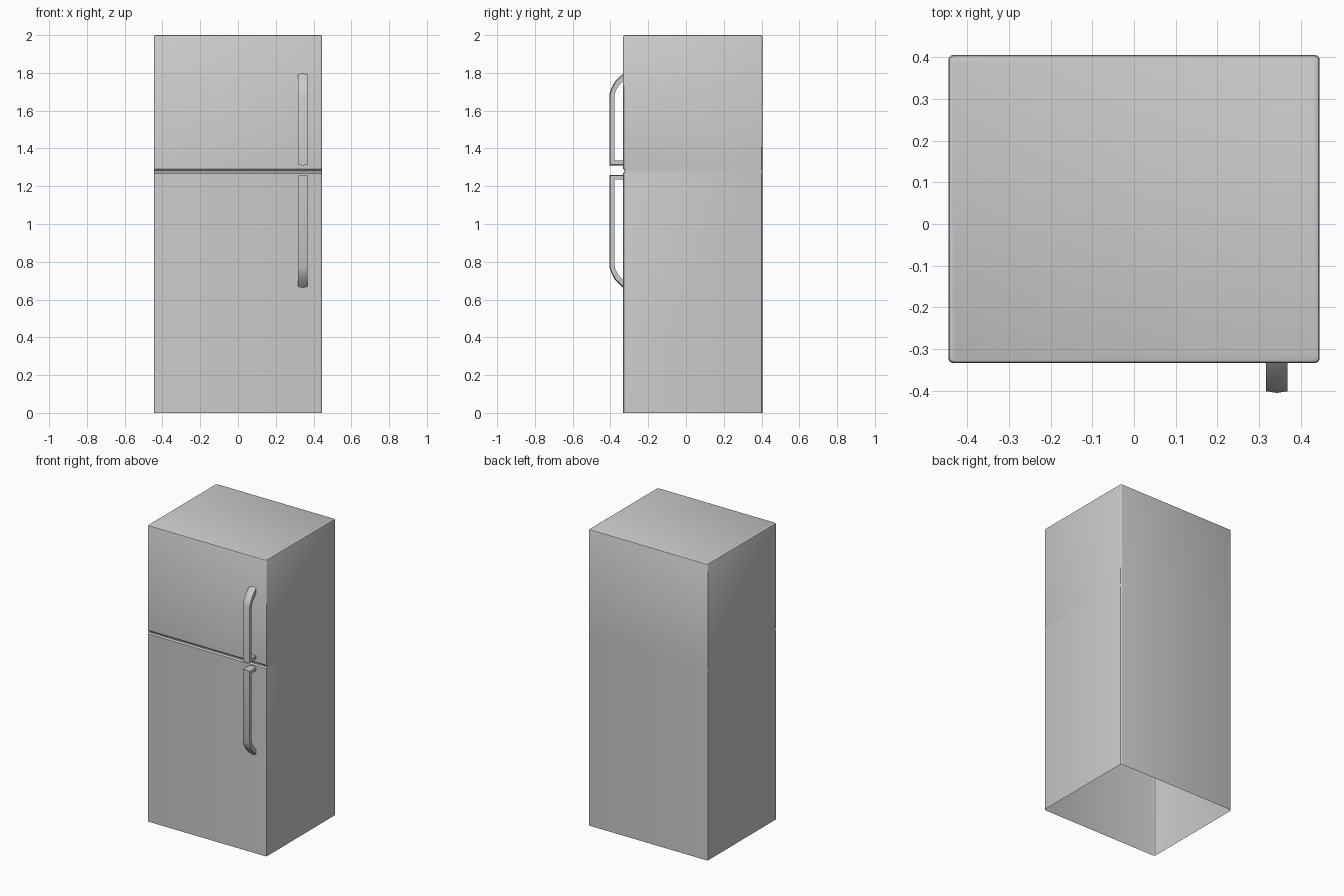
import bpy, bmesh, math

if "Cube" in bpy.data.objects:
    bpy.data.objects.remove(bpy.data.objects["Cube"])

HALF_W, FRONT, BACK = 0.445, -0.333, 0.405
R = 0.01  # corner radius


def make_object(name, bm, angle=30):
    bmesh.ops.recalc_face_normals(bm, faces=bm.faces[:])
    mesh = bpy.data.meshes.new(name)
    bm.to_mesh(mesh)
    bm.free()
    obj = bpy.data.objects.new(name, mesh)
    bpy.context.collection.objects.link(obj)
    bpy.ops.object.select_all(action='DESELECT')
    obj.select_set(True)
    bpy.context.view_layer.objects.active = obj
    bpy.ops.object.shade_smooth_by_angle(angle=math.radians(angle))
    return obj


def loft(bm, sections):
    rings = [[bm.verts.new(p) for p in s] for s in sections]
    n = len(rings[0])
    for a, b in zip(rings, rings[1:]):
        for i in range(n):
            j = (i + 1) % n
            bm.faces.new((a[i], a[j], b[j], b[i]))
    return rings


def body_ring(z, inset=0.0, groove=0.0):
    """Rounded rectangle outline; groove pushes the front edge back."""
    w, f, b = HALF_W - inset, FRONT + inset + groove, BACK - inset
    corners = [(w - R, b - R, 0), (-w + R, b - R, 90),
               (-w + R, f + R, 180), (w - R, f + R, 270)]
    return [(cx + R * math.cos(math.radians(a0 + k * 30)),
             cy + R * math.sin(math.radians(a0 + k * 30)), z)
            for cx, cy, a0 in corners for k in range(4)]


# Cabinet: open-bottomed shell with a shallow seam between the two doors
bm = bmesh.new()
levels = [(0, 0, 0), (1.268, 0, 0), (1.276, 0, 0.008), (1.284, 0, 0.008),
          (1.292, 0, 0), (1.992, 0, 0), (1.9975, 0.0025, 0), (2.0, 0.008, 0)]
rings = loft(bm, [body_ring(*lv) for lv in levels])
bm.faces.new(rings[-1])
make_object("fridge_cabinet", bm)


# Handles: a bar with a slightly crowned front, swept along outer/inner paths
def handle(name, stations, x0=0.317, x1=0.368):
    sections = []
    for (yo, zo), (yi, zi) in stations:
        ye, ze = yo + 0.15 * (yi - yo), zo + 0.15 * (zi - zo)
        sections.append([(x0, yi, zi), (x1, yi, zi), (x1, ye, ze),
                         ((x0 + x1) / 2, yo, zo), (x0, ye, ze)])
    bm = bmesh.new()
    rings = loft(bm, sections)
    bm.faces.new(rings[0])
    bm.faces.new(rings[-1])
    make_object(name, bm, 40)


def handle_stations(foot, bend, tip, s):
    """foot: squared end, bend: start of curve, tip: end at door; s: direction."""
    return [((FRONT, foot), (FRONT, foot + s * 0.025)),
            ((-0.405, foot), (-0.379, foot + s * 0.025)),
            ((-0.405, bend), (-0.379, bend - s * 0.008)),
            ((-0.396, bend + s * 0.027), (-0.372, bend + s * 0.015)),
            ((-0.376, bend + s * 0.065), (-0.357, bend + s * 0.042)),
            ((FRONT, tip), (FRONT, tip - s * 0.042))]


handle("upper_door_handle", handle_stations(1.31, 1.69, 1.797, 1))
handle("lower_door_handle", handle_stations(1.26, 0.77, 0.663, -1))
